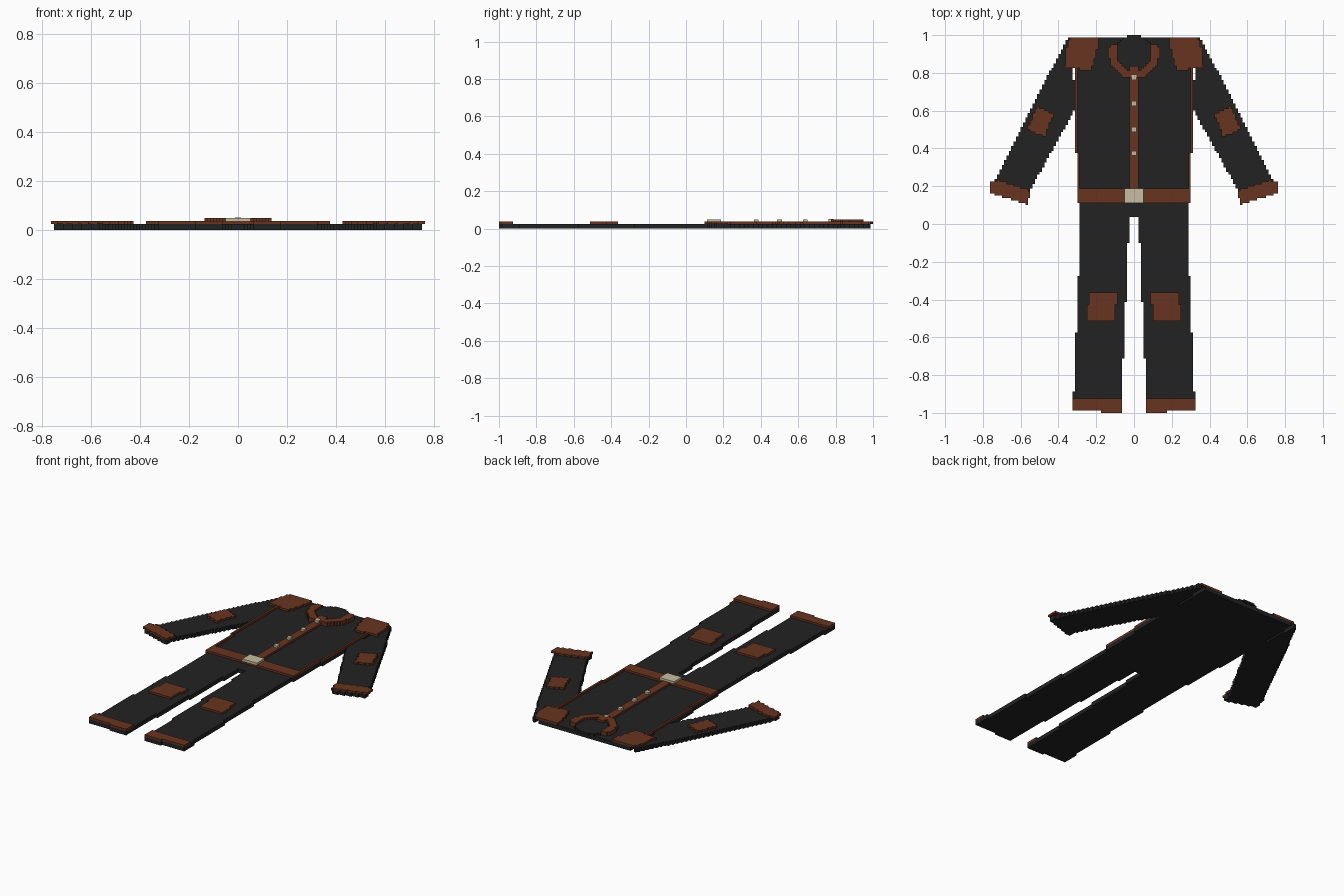
import bpy
import bmesh
import math

V = 1 / 80  # voxel size

cube = bpy.data.objects.get("Cube")
if cube:
    bpy.data.objects.remove(cube, do_unlink=True)


def material(name, rgb):
    m = bpy.data.materials.new(name)
    m.use_nodes = True
    m.diffuse_color = (*rgb, 1)
    bsdf = next(n for n in m.node_tree.nodes if n.type == 'BSDF_PRINCIPLED')
    bsdf.inputs["Base Color"].default_value = (*rgb, 1)
    return m


BLACK = material("black cloth", (0.016, 0.016, 0.016))
BROWN = material("brown leather", (0.135, 0.034, 0.0145))
BEIGE = material("pale metal", (0.57, 0.51, 0.36))


# Shape tests; every shape is mirrored because x is passed as a distance
def box(x0, x1, y0, y1):
    return lambda x, y: x0 <= x <= x1 and y0 <= y <= y1


def ring(r0, r1, cy, top):
    return lambda x, y: r0 <= math.hypot(x, y - cy) <= r1 and y < top


def poly(*pts):
    def test(x, y):
        inside = False
        for (ax, ay), (bx, by) in zip(pts, pts[1:] + pts[:1]):
            if (ay > y) != (by > y) and x < ax + (y - ay) * (bx - ax) / (by - ay):
                inside = not inside
        return inside
    return test


def part(name, mat, low, high, *shapes):
    """Fill a voxel slab between two layers wherever a shape covers a cell."""
    bm = bmesh.new()
    corners = {}

    def corner(i, j):
        if (i, j) not in corners:
            corners[i, j] = bm.verts.new((i * V, j * V, low * V))
        return corners[i, j]

    for i in range(-64, 64):
        for j in range(-80, 80):
            x, y = abs((i + 0.5) * V), (j + 0.5) * V
            if any(s(x, y) for s in shapes):
                bm.faces.new([corner(i, j), corner(i, j + 1),
                              corner(i + 1, j + 1), corner(i + 1, j)])
    grown = bmesh.ops.extrude_face_region(bm, geom=bm.faces[:], use_keep_orig=True)
    top = [g for g in grown["geom"] if isinstance(g, bmesh.types.BMVert)]
    bmesh.ops.translate(bm, verts=top, vec=(0, 0, (high - low) * V))
    bmesh.ops.recalc_face_normals(bm, faces=bm.faces[:])
    bmesh.ops.dissolve_limit(bm, angle_limit=0.01, verts=bm.verts[:], edges=bm.edges[:])
    mesh = bpy.data.meshes.new(name)
    bm.to_mesh(mesh)
    bm.free()
    mesh.materials.append(mat)
    obj = bpy.data.objects.new(name, mesh)
    bpy.context.collection.objects.link(obj)
    return obj


# Cloth layer
part("jacket_body", BLACK, 0, 2,
     box(0, 0.3125, 0.375, 0.9875), box(0, 0.3, 0.1125, 0.375))
sleeve = poly((0.34, 0.99), (0.358, 0.975), (0.735, 0.235), (0.752, 0.17),
              (0.57, 0.11), (0.55, 0.18), (0.305, 0.62))
part("sleeves", BLACK, 0, 2, lambda x, y: x > 0.3125 and sleeve(x, y))
part("trousers", BLACK, 0, 2,
     box(0, 0.2875, 0.0375, 0.1125),
     box(0.025, 0.2875, -0.1, 0.0375),
     box(0.0375, 0.2875, -0.275, -0.1),
     box(0.0375, 0.3, -0.4125, -0.275),
     box(0.05, 0.3, -0.575, -0.4125),
     box(0.05, 0.3125, -0.7125, -0.575),
     box(0.0625, 0.3125, -0.8875, -0.7125),
     box(0.0625, 0.325, -0.9875, -0.8875),
     box(0.0625, 0.175, -1, -0.9875))

# Neck opening and collar
part("neck_lining", BLACK, 2, 3, ring(0, 0.097, 0.905, 1))
part("collar", BROWN, 2, 4, ring(0.092, 0.136, 0.905, 0.945),
     box(0, 0.022, 0.775, 0.8375))

# Leather trim
part("shoulder_patches", BROWN, 2, 3,
     poly((0.335, 0.99), (0.18, 0.99), (0.2, 0.9), (0.225, 0.815),
          (0.3, 0.82), (0.37, 0.83), (0.36, 0.93)))
part("side_seams", BROWN, 2, 3,
     box(0.3, 0.3125, 0.375, 0.825), box(0.2875, 0.3, 0.1875, 0.375))
part("button_placket", BROWN, 2, 3, box(0, 0.025, 0.1875, 0.775))
part("belt", BROWN, 2, 3, box(0, 0.3, 0.1125, 0.1875))
part("elbow_patches", BROWN, 2, 3,
     poly((0.515, 0.625), (0.425, 0.585), (0.47, 0.46), (0.565, 0.5)))
part("cuffs", BROWN, 2, 3,
     poly((0.545, 0.175), (0.72, 0.235), (0.765, 0.22), (0.765, 0.165),
          (0.565, 0.105)))
part("knee_patches", BROWN, 2, 3,
     box(0.0875, 0.2375, -0.425, -0.3625), box(0.1, 0.25, -0.5125, -0.425))
part("trouser_hems", BROWN, 2, 3,
     box(0.0625, 0.325, -0.9875, -0.925), box(0.0625, 0.175, -1, -0.9875))

# Metal fittings
part("belt_buckle", BEIGE, 3, 4, box(0, 0.05, 0.1125, 0.1875))
for n in range(4):
    y = 0.775 - n * 0.1345
    part(f"button_{n + 1}", BEIGE, 3, 4 + (n == 0) * 0.1,
         box(0, 0.0125, y - V, y + V))
